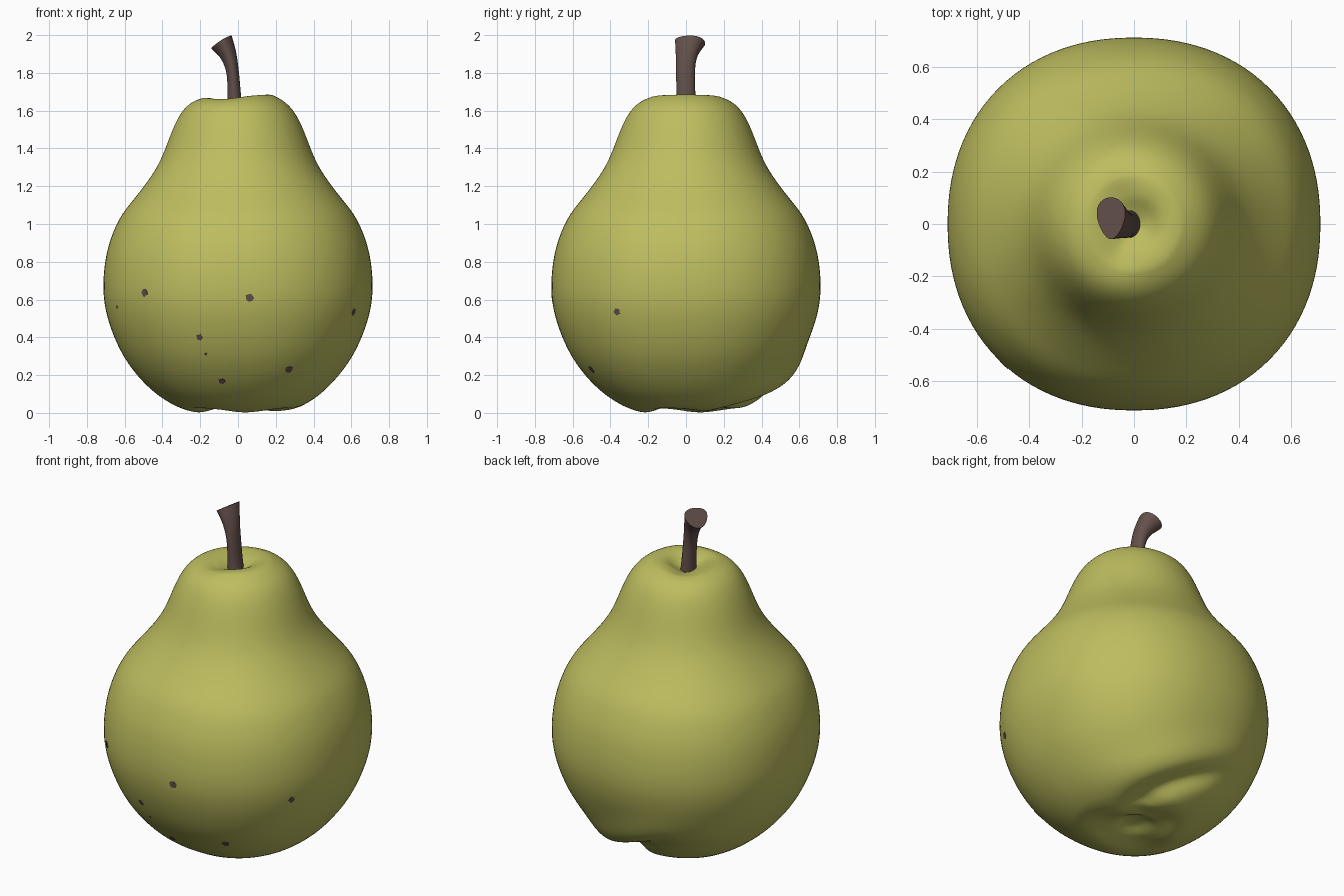
import bpy, bmesh, math
from mathutils import Vector
from mathutils.bvhtree import BVHTree

if "Cube" in bpy.data.objects:
    bpy.data.objects.remove(bpy.data.objects["Cube"])


def material(name, rgb):
    m = bpy.data.materials.new(name)
    m.diffuse_color = (*rgb, 1)
    m.use_nodes = True
    m.node_tree.nodes["Principled BSDF"].inputs["Base Color"].default_value = m.diffuse_color
    return m


skin = material("pear green", (0.51, 0.51, 0.115))
brown = material("stem brown", (0.125, 0.08, 0.07))


def finish(bm, name, mat, angle=60):
    bmesh.ops.recalc_face_normals(bm, faces=bm.faces[:])
    me = bpy.data.meshes.new(name)
    bm.to_mesh(me)
    ob = bpy.data.objects.new(name, me)
    bpy.context.collection.objects.link(ob)
    me.materials.append(mat)
    bpy.ops.object.select_all(action='DESELECT')
    ob.select_set(True)
    bpy.context.view_layer.objects.active = ob
    bpy.ops.object.shade_smooth_by_angle(angle=math.radians(angle))
    return ob


def skin_rings(bm, rings):
    """Join rings of points with quads and cap both ends."""
    loops = [[bm.verts.new(p) for p in r] for r in rings]
    n = len(loops[0])
    for a, b in zip(loops, loops[1:]):
        for i in range(n):
            j = (i + 1) % n
            bm.faces.new((a[i], a[j], b[j], b[i]))
    bm.faces.new(loops[0])
    bm.faces.new(loops[-1])


def spline(pts, sub):
    """Catmull-Rom points through pts."""
    pts = [Vector(p) for p in pts]
    out = []
    for i in range(len(pts) - 1):
        p0, p1, p2 = pts[max(i - 1, 0)], pts[i], pts[i + 1]
        p3 = pts[min(i + 2, len(pts) - 1)]
        for k in range(sub):
            t = k / sub
            out.append(0.5 * (2 * p1 + (p2 - p0) * t
                              + (2 * p0 - 5 * p1 + 4 * p2 - p3) * t * t
                              + (3 * p1 - p0 - 3 * p2 + p3) * t ** 3))
    return out + [pts[-1]]


def bell(x, width):
    return math.exp(-(x / width) ** 2)


# Pear body: (radius, height) profile from bottom hollow to stem hollow
profile = [(0.01, .075), (.06, .065), (.13, .028), (.22, .003), (.32, .032), (.42, .09),
           (.518, .18), (.604, .295), (.663, .42), (.70, .54), (.714, .66), (.704, .80),
           (.675, .92), (.622, 1.04), (.552, 1.13), (.482, 1.22), (.424, 1.31), (.384, 1.40),
           (.342, 1.51), (.300, 1.59), (.25, 1.641), (.185, 1.667), (.115, 1.66),
           (.06, 1.635), (.025, 1.62), (.005, 1.615)]
curve = spline(profile, 7)
# even out the curvature, keeping the two hollows
for _ in range(12):
    curve = [c if i < 30 or i > len(curve) - 30 else (curve[i - 1] + 2 * c + curve[i + 1]) / 4
             for i, c in enumerate(curve)]
SEG = 112
rings = []
for i, c in enumerate(curve):
    tan = (curve[min(i + 1, len(curve) - 1)] - curve[max(i - 1, 0)]).normalized()
    ring = []
    for k in range(SEG):
        th = 2 * math.pi * k / SEG
        r, z = c
        cs, sn = math.cos(th), math.sin(th)
        # slightly square belly, rounder neck
        n = 2.04 + 0.14 * min(1, max(0, (1.4 - z) / .4))
        if z < 0.7:
            # folded lip at the lower back right
            deg = (math.degrees(th) + 90) % 360 - 90
            w = bell(deg - 75, 50 if deg < 75 else 35)
            s = z - (0.02 + 0.17 * (max(0, min(deg, 110)) / 90) ** 2)
            d = w * (0.03 * bell(s - .03, .10) - 0.055 * bell(s + .07, .055))
            d *= min(1, max(0, (r - .12) / .15))
            r, z = r + tan.y * d, z - tan.x * d
            # three lobes around the bottom hollow
            z += 0.014 * (1 + math.cos(3 * (th - math.radians(220)))) * bell(r - .20, .08)
        elif z > 1.5:
            # uneven crown: higher on the right, notched front and back left
            z += 0.009 * (1 + cs) * bell(r - .14, .09)
            side = abs((math.degrees(th) + 180) % 360 - 180)
            z -= 0.016 * bell(side - 115, 32) * bell(r - .13, .08)
        q = (abs(cs) ** n + abs(sn) ** n) ** (-1 / n)
        ring.append((r * q * cs, r * q * sn, max(z, 0)))
    rings.append(ring)
bm = bmesh.new()
skin_rings(bm, rings)
finish(bm, "pear_body", skin, 80)
bm.normal_update()
tree = BVHTree.FromBMesh(bm)
bm.free()

# Stem: bent and flared, cut at a slant
# path: x, y, z, half width, half depth, tilt
path = [(-.015, 0, 1.60, .042, .054, 0), (-.02, 0, 1.68, .036, .05, .02),
        (-.028, -.003, 1.80, .033, .05, .12), (-.05, .003, 1.89, .043, .057, .32),
        (-.088, .022, 1.965, .062, .08, .56)]
bm = bmesh.new()
rings = []
for x, y, z, w, d, tilt in [tuple(p) for p in spline(path, 5)]:
    ring = []
    for k in range(28):
        a = 2 * math.pi * k / 28
        u, v = w * math.cos(a) * (1 + .5 * tilt * math.sin(a)), d * math.sin(a)
        ring.append((x + u * math.cos(tilt), y + v,
                     z + u * math.sin(tilt) - v * 0.2 * tilt))
    rings.append(ring)
skin_rings(bm, rings)
finish(bm, "stem", brown, 40)
bm.free()

# Skin spots: thin flakes projected on the front (x, z, radius)
spots = [(-.495, .637, .020), (.062, .61, .021), (-.203, .40, .017), (-.085, .168, .018),
         (.27, .23, .021), (.613, .535, .018), (-.64, .56, .008), (-.17, .31, .007)]
bm = bmesh.new()
for n, (x, z, rad) in enumerate(spots):
    hit, normal, _, _ = tree.ray_cast(Vector((x, -3, z)), Vector((0, 1, 0)))
    if normal.y > 0:
        normal = -normal
    rot = normal.to_track_quat('Z', 'Y')
    flake = []
    for h in (-.003, .002):
        ring = []
        for k in range(10):
            a, rr = k * math.pi / 5, rad * (1 + .15 * math.sin(3 * k + n))
            ring.append(hit + rot @ Vector((rr * math.cos(a), rr * math.sin(a), h)))
        flake.append(ring)
    skin_rings(bm, flake)
finish(bm, "skin_spots", brown, 30)
bm.free()
